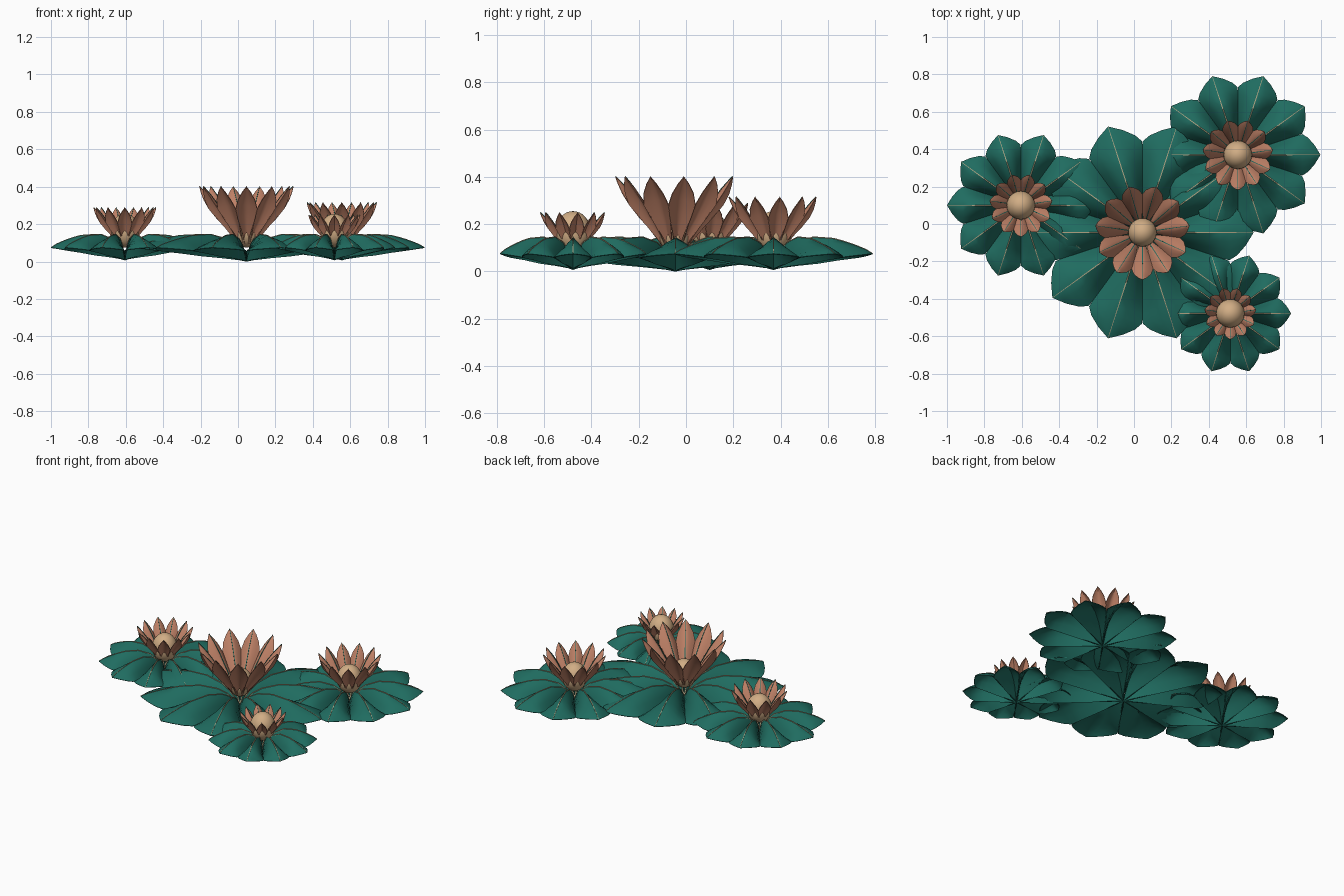
import bpy, bmesh, math
from mathutils import Vector, Matrix

cube = bpy.data.objects.get("Cube")
if cube:
    bpy.data.objects.remove(cube, do_unlink=True)


def material(name, color):
    m = bpy.data.materials.new(name)
    m.use_nodes = True
    m.diffuse_color = (*color, 1)
    bsdf = next(n for n in m.node_tree.nodes if n.type == 'BSDF_PRINCIPLED')
    bsdf.inputs["Base Color"].default_value = (*color, 1)
    bsdf.inputs["Roughness"].default_value = 0.8
    return m


leaf_green = material("leaf green", (0.014, 0.15, 0.117))
vein_tan = material("vein tan", (0.42, 0.36, 0.22))
petal_copper = material("petal copper", (0.52, 0.22, 0.135))
bulb_cream = material("bulb cream", (0.64, 0.42, 0.235))

COLUMNS = [i / 3 for i in range(-3, 4)]


def add_blade(bm, stations, matrix, vein_width):
    """Arched blade along +x; each station is (point, normal, half width, side drop)."""
    verts = []
    for p, n, w, drop in stations:
        row = [p + Vector((0, w * s, 0)) - n * drop * abs(s) ** 1.5 for s in COLUMNS]
        verts.append([bm.verts.new(matrix @ v) for v in row])
    # raised centre vein
    veins = []
    for i, (p, n, w, drop) in enumerate(stations):
        half = vein_width * (1 - 0.7 * i / (len(stations) - 1))
        row = [p + n * 0.002 + Vector((0, half * s, 0)) for s in (-1, 1)]
        veins.append([bm.verts.new(matrix @ v) for v in row])
    for grid, index in ((verts, 0), (veins, 1)):
        for a, b in zip(grid, grid[1:]):
            for j in range(len(a) - 1):
                f = bm.faces.new((a[j], b[j], b[j + 1], a[j + 1]))
                f.material_index = index


def finish(bm, name, materials, center, thickness=0):
    bmesh.ops.remove_doubles(bm, verts=bm.verts, dist=0.00005)
    mesh = bpy.data.meshes.new(name)
    bm.to_mesh(mesh)
    bm.free()
    for m in materials:
        mesh.materials.append(m)
    ob = bpy.data.objects.new(name, mesh)
    ob.location = center
    bpy.context.collection.objects.link(ob)
    bpy.ops.object.select_all(action='DESELECT')
    ob.select_set(True)
    bpy.context.view_layer.objects.active = ob
    if thickness:
        solid = ob.modifiers.new("thickness", 'SOLIDIFY')
        solid.thickness = thickness
        solid.offset = -1
        bpy.ops.object.modifier_apply(modifier=solid.name)
    bpy.ops.object.shade_smooth_by_angle(angle=math.radians(40))


# leaf profile: position along the leaf, rib height, half width
LEAF = [(0.0, 0.012, 0.0), (0.06, 0.05, 0.02), (0.13, 0.092, 0.042), (0.22, 0.122, 0.072),
        (0.4, 0.146, 0.13), (0.6, 0.14, 0.197), (0.7, 0.129, 0.23), (0.78, 0.118, 0.25),
        (0.85, 0.107, 0.207), (0.93, 0.093, 0.115), (1.0, 0.075, 0)]
# petal profile: distance out, height, half width
PETAL = [(0.07, 0.06, 0.02), (0.11, 0.13, 0.033), (0.165, 0.225, 0.058), (0.215, 0.3, 0.08),
         (0.28, 0.4, 0.098), (0.34, 0.475, 0.078), (0.39, 0.53, 0.04), (0.425, 0.565, 0)]


def build_leaves(name, center, radius, base):
    bm = bmesh.new()
    stations = []
    for t, z, w in LEAF:
        edge = base + (0.075 - base) * t
        stations.append((Vector((t * radius, 0, z)), Vector((0, 0, 1)), w * radius, z - edge))
    for k in range(10):
        add_blade(bm, stations, Matrix.Rotation(math.tau * k / 10, 4, 'Z'), 0.004)
    finish(bm, name + "_leaves", [leaf_green, vein_tan], center, 0.004)


def build_petals(name, center, radius):
    bm = bmesh.new()
    points = [Vector((r * radius, 0, 0.066 + z * radius)) for r, z, w in PETAL]
    stations = []
    for i, p in enumerate(points):
        d = points[min(i + 1, len(points) - 1)] - points[max(i - 1, 0)]
        normal = Vector((-d.z, 0, d.x)).normalized()
        w = PETAL[i][2] * radius
        stations.append((p, normal, w, w * 0.6))
    for k in range(11):
        angle = math.tau * k / 11 - math.pi / 2
        add_blade(bm, stations, Matrix.Rotation(angle, 4, 'Z'), 0.003)
    finish(bm, name + "_petals", [petal_copper, leaf_green], center, 0.003)


def build_bulb(name, center):
    bm = bmesh.new()
    bmesh.ops.create_uvsphere(bm, u_segments=24, v_segments=16, radius=1)
    bmesh.ops.scale(bm, vec=(0.076, 0.076, 0.09), verts=bm.verts)
    bmesh.ops.translate(bm, vec=(0, 0, 0.165), verts=bm.verts)
    finish(bm, name + "_bulb", [bulb_cream], center)


# plants: name, x, y, leaf radius, lowest height
PLANTS = [("middle", 0.045, -0.045, 0.595, 0.003),
          ("right", -0.605, 0.10, 0.395, 0.01),
          ("back_left", 0.555, 0.37, 0.442, 0.01),
          ("front_left", 0.515, -0.478, 0.325, 0.01)]

for name, x, y, radius, base in PLANTS:
    center = (x, y, 0)
    build_leaves(name, center, radius, base)
    build_petals(name, center, radius)
    build_bulb(name, center)
